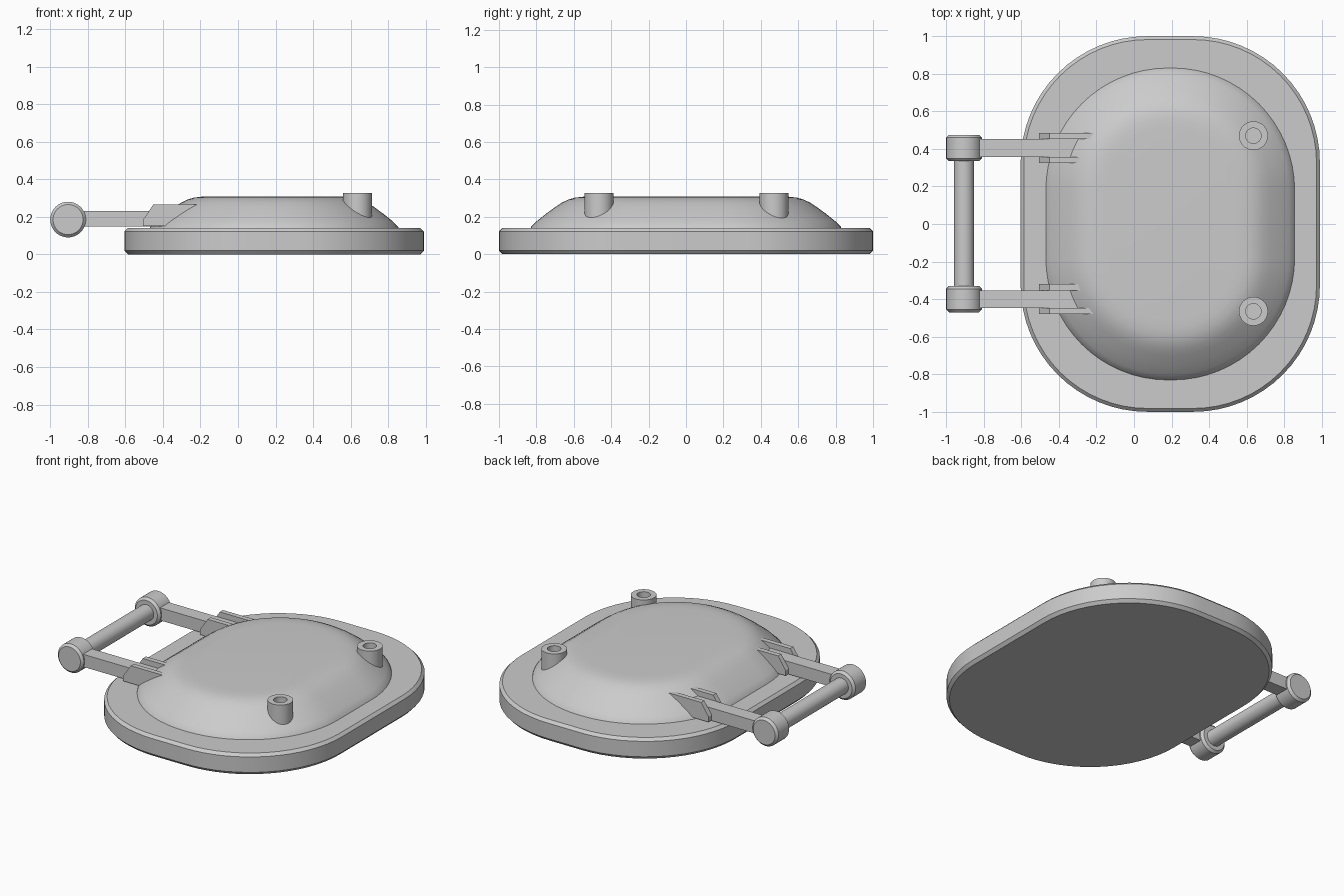
import bpy, bmesh
from math import cos, sin, pi, radians
from mathutils import Matrix, Vector

cube = bpy.data.objects.get("Cube")
if cube:
    bpy.data.objects.remove(cube, do_unlink=True)

METAL = bpy.data.materials.new("light grey metal")
METAL.use_nodes = True
COLOUR = (0.6, 0.6, 0.6, 1)
METAL.diffuse_color = COLOUR
METAL.node_tree.nodes["Principled BSDF"].inputs["Base Color"].default_value = COLOUR
CX = 0.193  # centre of the hatch plate


def finish(name, bm, angle=30):
    bmesh.ops.recalc_face_normals(bm, faces=bm.faces[:])
    mesh = bpy.data.meshes.new(name)
    bm.to_mesh(mesh)
    bm.free()
    mesh.materials.append(METAL)
    ob = bpy.data.objects.new(name, mesh)
    bpy.context.collection.objects.link(ob)
    bpy.ops.object.select_all(action="DESELECT")
    ob.select_set(True)
    bpy.context.view_layer.objects.active = ob
    bpy.ops.object.shade_smooth_by_angle(angle=radians(angle))
    return ob


def loft(bm, rings, close=True):
    loops = [[bm.verts.new(p) for p in ring] for ring in rings]
    n = len(loops[0])
    for a, b in zip(loops, loops[1:]):
        for i in range(n):
            j = (i + 1) % n
            bm.faces.new((a[i], a[j], b[j], b[i]))
    if close:
        bm.faces.new(loops[0])
        bm.faces.new(loops[-1])


def rounded_outline(half_x, half_y, radius, z, steps=16):
    pts = []
    for k, (sx, sy) in enumerate([(1, 1), (-1, 1), (-1, -1), (1, -1)]):
        for i in range(steps + 1):
            a = (k + i / steps) * pi / 2
            pts.append((CX + sx * (half_x - radius) + radius * cos(a),
                        sy * (half_y - radius) + radius * sin(a), z))
    return pts


def rounded_solid(name, half_x, half_y, radius, profile, angle):
    """Stack rounded outlines; profile lists (inset, height)."""
    bm = bmesh.new()
    loft(bm, [rounded_outline(half_x - d, half_y - d, radius - d, z) for d, z in profile])
    return finish(name, bm, angle)


def turned(name, profile, centre, along_y=False, steps=40):
    """Spin (radius, height) pairs about a vertical or sideways axis."""
    bm = bmesh.new()
    loft(bm, [[(r * cos(2 * pi * i / steps), r * sin(2 * pi * i / steps), h)
               for i in range(steps)] for r, h in profile])
    turn = Matrix.Rotation(-pi / 2, 4, "X") if along_y else Matrix()
    bm.transform(Matrix.Translation(Vector(centre)) @ turn)
    return finish(name, bm)


def side_plate(name, outline, y0, y1):
    """Extrude an x-z outline across y."""
    bm = bmesh.new()
    loft(bm, [[(x, y, z) for x, z in outline] for y in (y0, y1)])
    return finish(name, bm)


# Hatch plate with chamfered rim
rounded_solid("hatch_plate", 0.797, 1.0, 0.675,
              [(0.018, 0), (0, 0.02), (0, 0.122), (0.018, 0.14)], 25)

# Raised dome
rounded_solid("dome", 0.667, 0.835, 0.655,
              [(0, 0.13), (0.008, 0.148), (0.035, 0.175), (0.085, 0.215),
               (0.135, 0.252), (0.17, 0.275), (0.205, 0.292),
               (0.24, 0.302), (0.28, 0.307), (0.33, 0.309)], 40)

# Hinge bar
turned("hinge_bar", [(0.053, -0.36), (0.053, 0.36)], (-0.905, 0, 0.185), True)

ARM = [(-0.88, 0.147), (-0.88, 0.23), (-0.2, 0.23), (-0.2, 0.147)]
LUG = [(-0.505, 0.15), (-0.505, 0.185), (-0.45, 0.266), (-0.15, 0.266), (-0.15, 0.15)]

for side, y in (("left", 0.405), ("right", -0.4)):
    # Hinge arm, its end knob and the two lugs that hold it
    side_plate("hinge_arm_" + side, ARM, y - 0.047, y + 0.047)
    turned("hinge_knob_" + side,
           [(0.08, -0.07), (0.095, -0.055), (0.095, 0.055), (0.08, 0.07)],
           (-0.905, y, 0.185), True)
    side_plate("hinge_lug_outer_" + side, LUG, y + 0.047, y + 0.08)
    side_plate("hinge_lug_inner_" + side, LUG, y - 0.08, y - 0.047)

for side, y in (("back", 0.47), ("front", -0.465)):
    # Hollow post on the dome
    turned("post_" + side,
           [(0.077, 0.16), (0.077, 0.326), (0.041, 0.326), (0.041, 0.283)],
           (0.636, y, 0))
